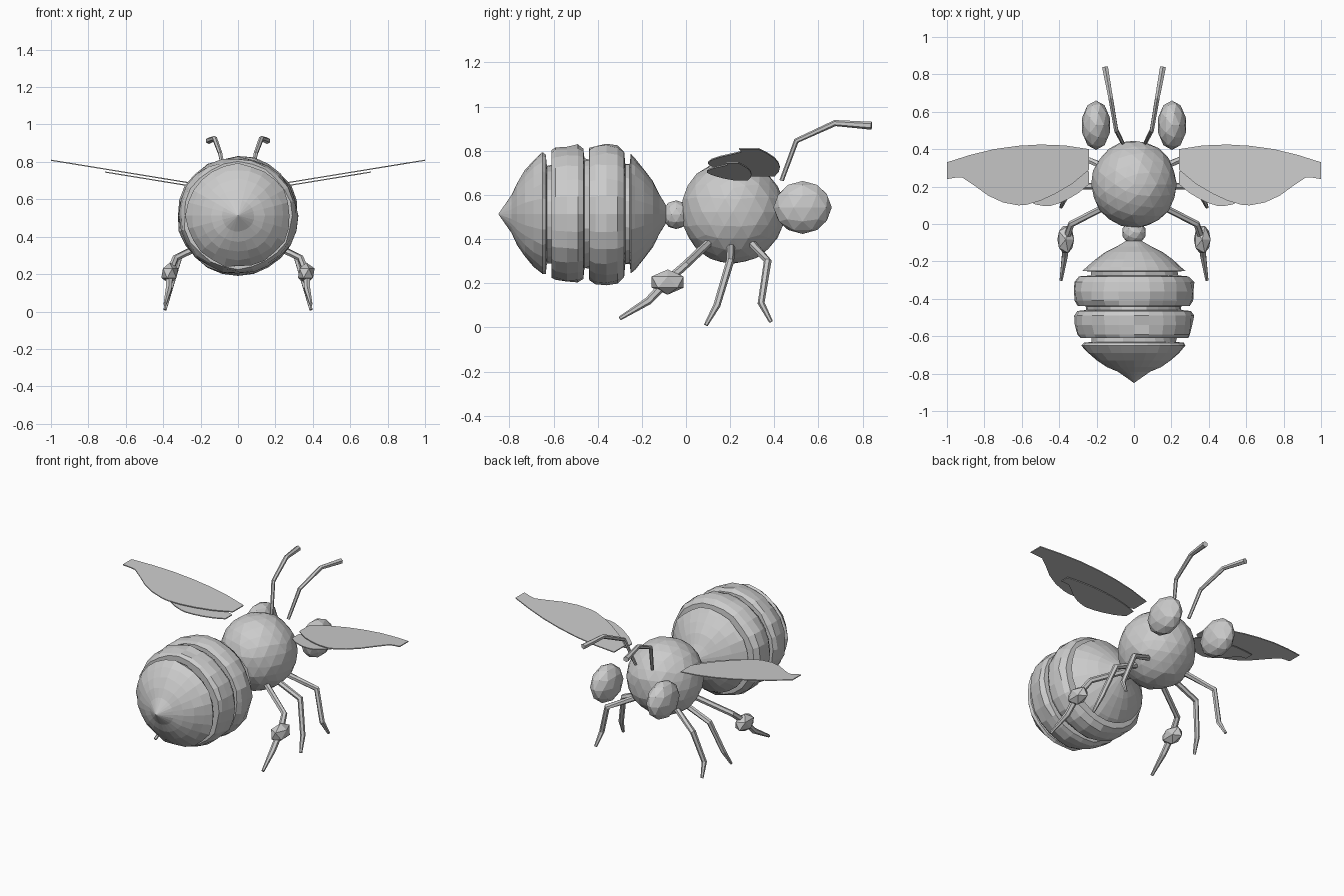
import bpy, bmesh, math, random
from mathutils import Vector

if "Cube" in bpy.data.objects:
    bpy.data.objects.remove(bpy.data.objects["Cube"])

random.seed(4)


def finish(name, bm):
    bmesh.ops.recalc_face_normals(bm, faces=bm.faces)
    me = bpy.data.meshes.new(name)
    bm.to_mesh(me)
    bm.free()
    ob = bpy.data.objects.new(name, me)
    bpy.context.collection.objects.link(ob)
    return ob


def ball(name, centre, size, subdiv, jitter=0.0):
    bm = bmesh.new()
    bmesh.ops.create_icosphere(bm, subdivisions=subdiv, radius=1)
    for v in bm.verts:
        k = 1 + random.uniform(-jitter, jitter)
        v.co = Vector(centre) + Vector([a * b * k for a, b in zip(v.co, size)])
    return finish(name, bm)


def tube(name, pts, radii, sides=6):
    bm = bmesh.new()
    pts = [Vector(p) for p in pts]
    rings = []
    for i, p in enumerate(pts):
        t = Vector()
        if i > 0:
            t += (p - pts[i - 1]).normalized()
        if i < len(pts) - 1:
            t += (pts[i + 1] - p).normalized()
        u = t.cross(Vector((1, 0, 0))).normalized()
        w = t.cross(u).normalized()
        ring = []
        for k in range(sides):
            a = 2 * math.pi * k / sides
            ring.append(bm.verts.new(p + radii[i] * (u * math.cos(a) + w * math.sin(a))))
        rings.append(ring)
    for a, b in zip(rings, rings[1:]):
        for k in range(sides):
            n = (k + 1) % sides
            bm.faces.new((a[k], a[n], b[n], b[k]))
    bm.faces.new(rings[0])
    bm.faces.new(rings[-1])
    return finish(name, bm)


def lathe_y(name, profile, zc, sides, jitter):
    bm = bmesh.new()
    rings = []
    for y, r in profile:
        ring = []
        for k in range(sides):
            a = 2 * math.pi * k / sides
            rr = r * (1 + random.uniform(-jitter, jitter))
            ring.append(bm.verts.new((rr * 1.02 * math.cos(a), y, zc + rr * math.sin(a))))
        rings.append(ring)
    for a, b in zip(rings, rings[1:]):
        for k in range(sides):
            n = (k + 1) % sides
            bm.faces.new((a[k], a[n], b[n], b[k]))
    bm.faces.new(rings[-1])
    tip = bm.verts.new((0, -0.85, zc))
    for k in range(sides):
        bm.faces.new((tip, rings[0][k], rings[0][(k + 1) % sides]))
    return finish(name, bm)


def wing(name, s, scale, y0, z0):
    # outline in x (from root) and y (from lowest edge)
    out = [(0, .30), (.13, .32), (.26, .325), (.38, .318), (.51, .30), (.64, .268),
           (.76, .23), (.76, .14), (.72, .147), (.68, .15), (.62, .11), (.54, .052),
           (.46, .015), (.38, 0), (.34, .001), (.26, .025), (.18, .062), (.09, .115), (0, .19)]
    bm = bmesh.new()
    vs = [bm.verts.new((s * (.24 + x * scale), y0 + y * scale, z0 + .163 * x * scale))
          for x, y in out]
    f = bm.faces.new(vs)
    ext = bmesh.ops.extrude_face_region(bm, geom=[f])
    for v in ext['geom']:
        if isinstance(v, bmesh.types.BMVert):
            v.co.z += .006
    return finish(name, bm)


# banded abdomen
lathe_y("abdomen", [(-.79, .085), (-.765, .14), (-.73, .195), (-.69, .24), (-.65, .275), (-.635, .265),
                    (-.63, .22), (-.61, .22), (-.61, .285), (-.59, .298), (-.54, .308), (-.49, .312),
                    (-.465, .295), (-.46, .25), (-.44, .25), (-.438, .295), (-.41, .312), (-.36, .317),
                    (-.31, .31), (-.28, .285), (-.275, .23), (-.255, .23), (-.25, .268), (-.23, .25),
                    (-.19, .205), (-.15, .15), (-.12, .09), (-.09, .04)], .513, 24, .022)

# waist and thorax
ball("waist", (0, -.045, .51), (.065, .065, .065), 2)
ball("thorax", (0, .212, .523), (.228, .235, .235), 3, .015)

legs = {
    "front_leg": [(.12, .29, .39), (.31, .37, .30), (.37, .34, .11), (.385, .385, .025)],
    "middle_leg": [(.12, .205, .38), (.31, .20, .30), (.37, .14, .10), (.39, .09, .01)],
    "hind_leg": [(.12, .11, .39), (.335, .0, .285), (.365, -.085, .21), (.37, -.17, .12), (.39, -.30, .04)],
}
for s, side in ((-1, "left"), (1, "right")):
    def m(pts):
        return [(s * x, y, z) for x, y, z in pts]

    # eyes and antennae
    ball("eye_" + side, (s * .203, .528, .543), (.078, .132, .12), 2)
    tube("antenna_" + side, m([(.06, .433, .665), (.095, .50, .845), (.125, .675, .925), (.155, .84, .913)]),
         [.010, .012, .014, .018])
    # legs and pollen load
    for name, pts in legs.items():
        rad = [.018, .018, .016, .009] if len(pts) == 4 else [.018, .018, .02, .018, .009]
        tube(name + "_" + side, m(pts), rad)
    ball("pollen_" + side, (s * .365, -.083, .205), (.05, .085, .057), 1)
    # wings
    wing("forewing_" + side, s, 1.0, .10, .682)
    wing("hindwing_" + side, s, .62, .095, .666)
